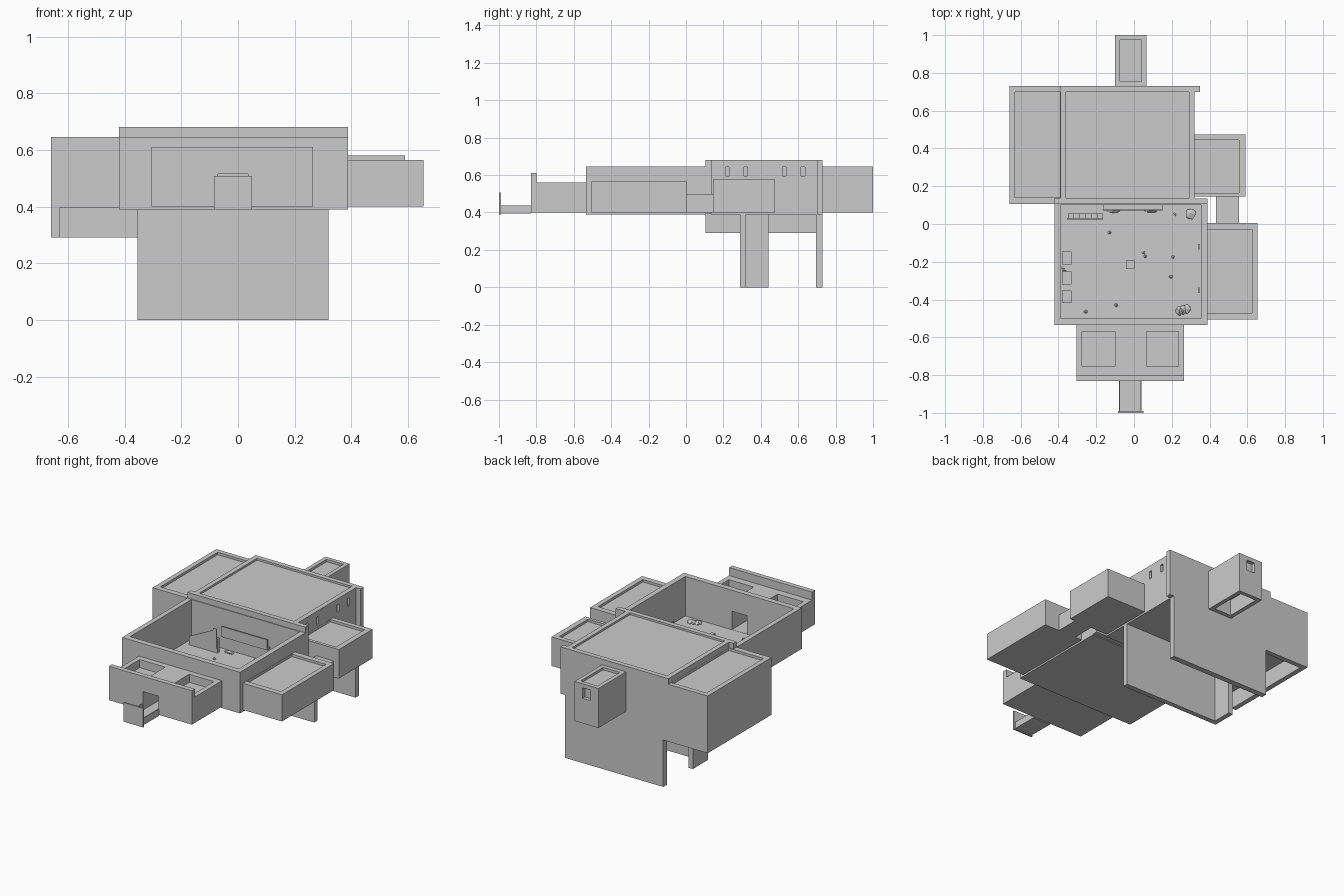
import bpy, bmesh, random
from math import pi

if "Cube" in bpy.data.objects:
    bpy.data.objects.remove(bpy.data.objects["Cube"])
random.seed(4)

def make(name, bm):
    bmesh.ops.recalc_face_normals(bm, faces=bm.faces)
    me = bpy.data.meshes.new(name)
    bm.to_mesh(me)
    bm.free()
    ob = bpy.data.objects.new(name, me)
    bpy.context.collection.objects.link(ob)
    return ob

def rect(bm, x0, x1, y0, y1, z):
    return [bm.verts.new(p) for p in ((x0, y0, z), (x1, y0, z), (x1, y1, z), (x0, y1, z))]

def block(name, x0, x1, y0, y1, z0, z1, pan=None, depth=0.015, under=None, udepth=0.1):
    """Box with an optional sunken roof panel and sunken underside."""
    bm = bmesh.new()
    rings = [rect(bm, x0, x1, y0, y1, z0), rect(bm, x0, x1, y0, y1, z1)]
    if pan:
        rings += [rect(bm, *pan, z1), rect(bm, *pan, z1 - depth)]
    if under:
        rings = [rect(bm, *under, z0 + udepth), rect(bm, *under, z0)] + rings
    for a, b in zip(rings, rings[1:]):
        for i in range(4):
            j = (i + 1) % 4
            bm.faces.new((a[i], a[j], b[j], b[i]))
    bm.faces.new(rings[0][::-1])
    bm.faces.new(rings[-1])
    return make(name, bm)

def cut(ob, *boxes):
    for b in boxes:
        c = block("opening_cutter", *b)
        c.hide_render = True
        c.hide_set(True)
        c.display_type = 'WIRE'
        m = ob.modifiers.new("opening", 'BOOLEAN')
        m.operation, m.solver, m.object = 'DIFFERENCE', 'EXACT', c

DOOR = (-.07, .035, -.86, -.48, .401, .515)

# Open courtyard
yard = block("courtyard", -.42, .388, -.535, .105, .39, .645, (-.39, .355, -.50, .1), .245)
cut(yard, DOOR)

# Great hall: body, taller front wall, wider back wall with slit windows
hall = block("hall", -.39, .32, .135, .70, .39, .68, (-.36, .29, .1351, .6999), .012)
cut(hall, *[(.29, .34, y - .01, y + .01, .595, .642) for y in (.22, .32, .525, .625)])
block("hall_front_wall", -.42, .388, .105, .135, .395, .68)
block("hall_back_wall", -.39, .35, .70, .73, .39, .68)

# Left wing: roofed body with a skirt hanging below
block("wing", -.66, -.39, .105, .73, .395, .645, (-.63, -.391, .14, .70))
block("wing_skirt_side", -.66, -.63, .105, .73, .29, .395)
block("wing_skirt_back", -.63, -.355, .70, .73, .29, .395)

# Foundation walls below the hall
block("foundation_back", -.355, .32, .695, .73, 0, .39)
block("foundation_front", -.355, .32, .29, .32, 0, .39)
block("foundation_return", -.355, -.325, .32, .44, 0, .39)

# Right side rooms and the link between them
block("side_room_front", .388, .655, -.505, .005, .40, .565, (.39, .625, -.47, -.03))
block("side_room_back", .32, .59, .145, .475, .40, .58, (.321, .557, .165, .445))
block("side_link", .435, .555, .005, .145, .40, .50)

# Rear tower stub with small window
stub = block("rear_turret", -.10, .065, .73, 1.0, .40, .645, (-.075, .04, .755, .975), .015,
             (-.075, .04, .755, .975), .1)
cut(stub, (-.045, .01, .977, 1.02, .555, .62))

# Front gatehouse with two roof wells and a passage
gate = block("gatehouse", -.305, .265, -.80, -.535, .40, .56)
cut(gate, (-.275, -.10, -.755, -.57, .51, .6), (.065, .235, -.755, -.57, .51, .6), DOOR)
parapet = block("gatehouse_front_wall", -.305, .265, -.83, -.80, .40, .61)
cut(parapet, DOOR)

# Entry bridge
block("bridge_floor", -.08, .04, -.99, -.83, .395, .403)
for x in (-.08, .033):
    block("bridge_side", x, x + .007, -.99, -.83, .403, .437)
block("bridge_end", -.085, .05, -1.0, -.99, .39, .508)

# Balcony, rail and sloping stair parapet in the courtyard
block("balcony_floor", -.165, .15, .075, .105, .485, .497)
block("balcony_rail", -.165, .15, .072, .078, .485, .55)
block("stair_post", -.19, -.165, .025, .031, .43, .55)
bm = bmesh.new()
ends = [[bm.verts.new((x, y, z)) for x, z in ((-.355, .40), (-.165, .48), (-.165, .55), (-.355, .455))]
        for y in (.025, .031)]
for i in range(4):
    j = (i + 1) % 4
    bm.faces.new((ends[0][i], ends[0][j], ends[1][j], ends[1][i]))
for e in ends:
    bm.faces.new(e)
make("stair_parapet", bm)
for i in range(6):
    x = -.35 + i * .031
    block("stair_step", x, x + .031, .031, .055, .40, .415 + i * .014)

# Small furnishings: crates, table, planks
for y in (-.18, -.285, -.385):
    block("crate", -.382, -.33, y - .034, y + .034, .40, .412)
block("table", -.042, .003, -.237, -.192, .40, .41)
for x, y, a in ((-.22, -.115, -.2), (.16, -.07, -.15), (-.155, -.315, .3), (.09, -.375, 1.5)):
    p = block("plank", -.023, .023, -.012, .012, 0, .006)
    p.location, p.rotation_euler = (x, y, .40), (0, 0, a)
for y in (-.12, -.35):
    block("wall_bracket", .338, .346, y - .015, y + .015, .40, .42)

# Rubble heaps and scattered stones
def stone(name, x, y, sx, sy, sz):
    bm = bmesh.new()
    bmesh.ops.create_icosphere(bm, subdivisions=1, radius=1)
    for v in bm.verts:
        k = random.uniform(.75, 1.05)
        v.co = (x + v.co.x * sx * k, y + v.co.y * sy * k, .40 + max(v.co.z, 0) * sz * k)
    make(name, bm)

stone("rubble_heap", .30, .055, .036, .036, .025)
for dx in (-.02, 0, .02):
    stone("rubble_heap", .26 + dx, -.455 + dx * .3, .024, .03, .022)
for x in (-.11, .09):
    stone("low_bush", x, .07, .042, .014, .02)
for x, y in ((-.13, -.045), (.05, -.15), (.06, -.17), (.195, -.28), (.205, -.175),
             (-.095, -.43), (-.255, -.465), (.215, .05), (-.375, -.235), (-.37, -.25)):
    stone("loose_stone", x, y, .011, .011, .012)
